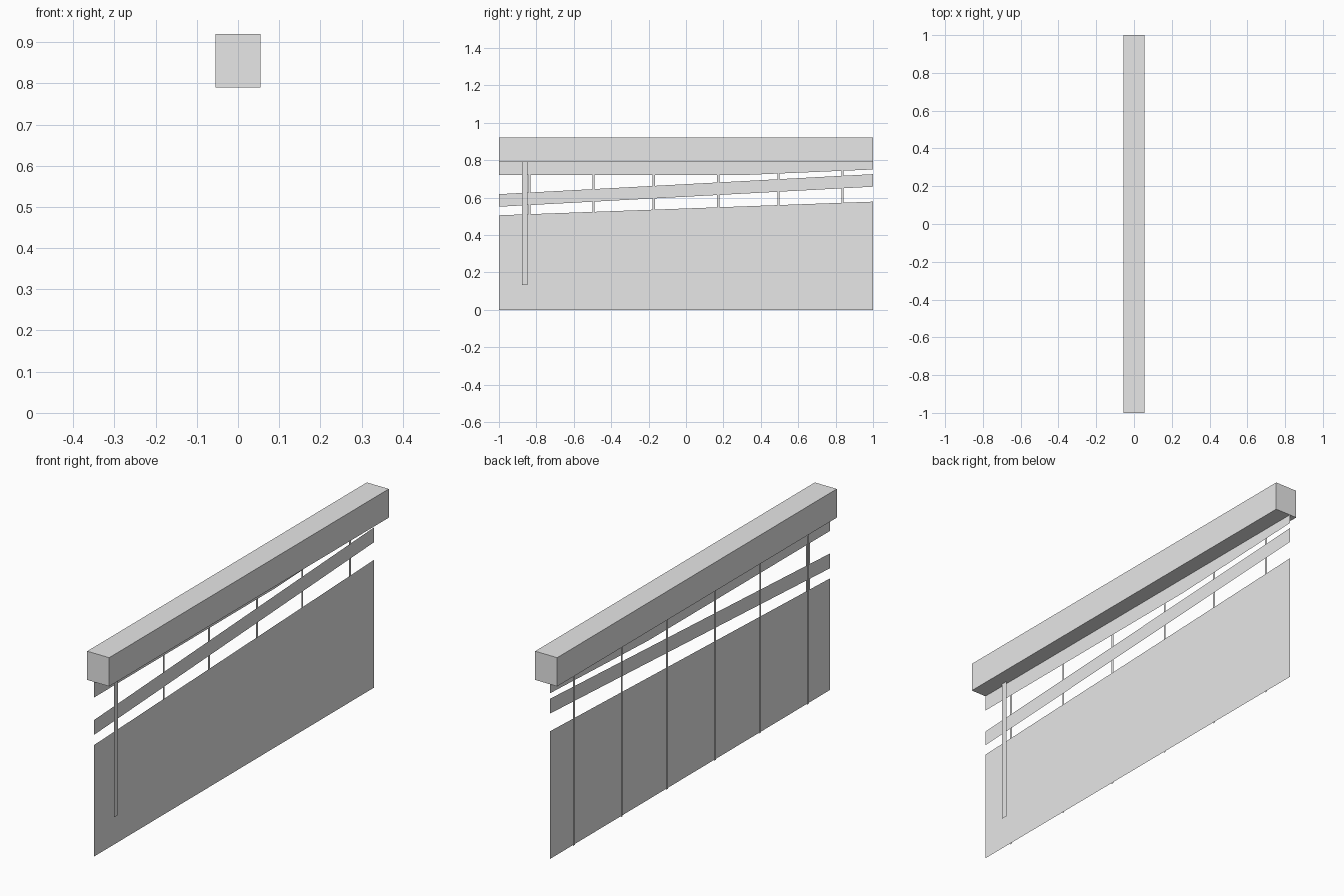
import bpy
import bmesh

cube = bpy.data.objects.get("Cube")
if cube:
    bpy.data.objects.remove(cube, do_unlink=True)

grey = bpy.data.materials.new("light_grey")
grey.use_nodes = True
GREY = (0.8, 0.8, 0.8, 1)
grey.diffuse_color = GREY
grey.node_tree.nodes["Principled BSDF"].inputs["Base Color"].default_value = GREY

RAIL_BOTTOM, RAIL_TOP = 0.79, 0.92


def finish(name, bm):
    mesh = bpy.data.meshes.new(name)
    bm.to_mesh(mesh)
    bm.free()
    mesh.materials.append(grey)
    obj = bpy.data.objects.new(name, mesh)
    bpy.context.collection.objects.link(obj)
    return obj


def sheet(name, x, outline):
    """Flat sheet facing +x from a (y, z) outline."""
    bm = bmesh.new()
    bm.faces.new([bm.verts.new((x, y, z)) for y, z in outline])
    return finish(name, bm)


def strip(name, x, y, width, bottom):
    a, b = y - width / 2, y + width / 2
    return sheet(name, x, [(a, bottom), (b, bottom),
                           (b, RAIL_BOTTOM), (a, RAIL_BOTTOM)])


# Boxed head rail
bm = bmesh.new()
bmesh.ops.create_cube(bm, size=1)
bmesh.ops.scale(bm, vec=(0.11, 2, RAIL_TOP - RAIL_BOTTOM), verts=bm.verts)
bmesh.ops.translate(bm, vec=(0, 0, (RAIL_TOP + RAIL_BOTTOM) / 2), verts=bm.verts)
finish("head_rail", bm)

# Blind fabric: lower panel, tilted slat and gathered top
SHEET_X = -0.02
sheet("lower_panel", SHEET_X, [(-1, 0), (1, 0), (1, 0.578), (-1, 0.505)])
sheet("tilted_slat", SHEET_X, [(-1, 0.551), (1, 0.658), (1, 0.725), (-1, 0.618)])
sheet("top_panel", SHEET_X, [(-1, 0.72), (0.3, 0.72), (1, 0.75),
                             (1, RAIL_BOTTOM), (-1, RAIL_BOTTOM)])

# Ladder tapes behind the fabric, mirrored about the middle
for i, y in enumerate((0.172, 0.495, 0.837)):
    for side, sign in (("back", 1), ("front", -1)):
        strip(f"ladder_tape_{side}_{i + 1}", -0.025, sign * y, 0.012, 0)

# Control wand hanging in front of the fabric
strip("control_wand", -0.008, -0.862, 0.027, 0.133)
